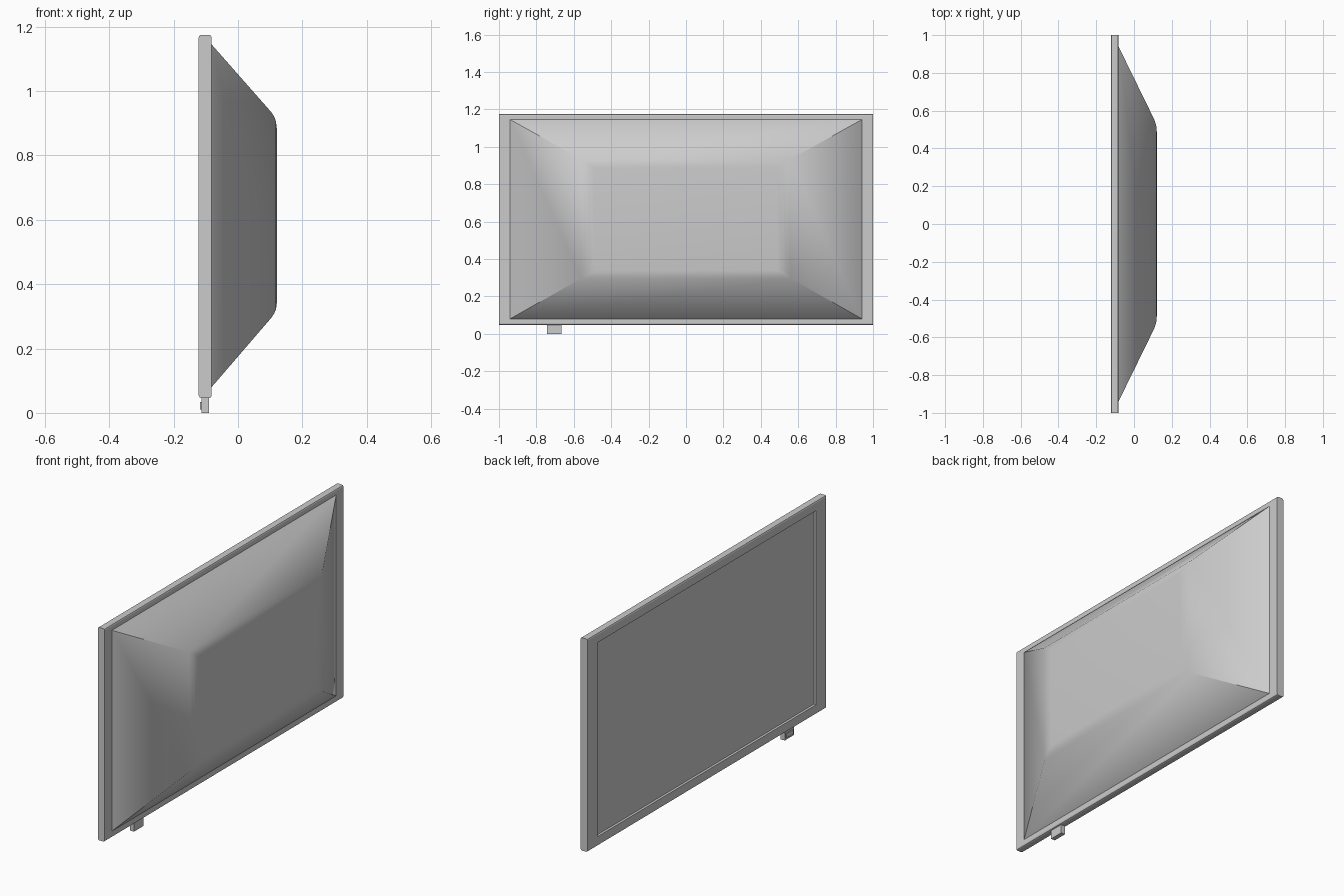
import bpy, bmesh

if "Cube" in bpy.data.objects:
    bpy.data.objects.remove(bpy.data.objects["Cube"])


def loft(name, rings, smooth=None):
    """Closed shell from rectangular rings (x, y_half, z_low, z_high) stacked along x."""
    bm = bmesh.new()
    loops = [[bm.verts.new((x, y, z)) for y, z in
              ((-h, lo), (h, lo), (h, hi), (-h, hi))] for x, h, lo, hi in rings]
    for a, b in zip(loops, loops[1:]):
        for i in range(4):
            j = (i + 1) % 4
            bm.faces.new((a[i], a[j], b[j], b[i]))
    bm.faces.new(loops[0][::-1])
    bm.faces.new(loops[-1])
    bmesh.ops.recalc_face_normals(bm, faces=bm.faces)
    mesh = bpy.data.meshes.new(name)
    bm.to_mesh(mesh)
    bm.free()
    ob = bpy.data.objects.new(name, mesh)
    bpy.context.collection.objects.link(ob)
    if smooth:
        bpy.ops.object.select_all(action='DESELECT')
        ob.select_set(True)
        bpy.context.view_layer.objects.active = ob
        bpy.ops.object.shade_smooth_by_angle(angle=smooth)
    return ob


def box(name, x, y, z):
    bpy.ops.mesh.primitive_cube_add(size=1, location=(sum(x) / 2, sum(y) / 2, sum(z) / 2))
    ob = bpy.context.object
    ob.name = name
    ob.scale = (x[1] - x[0], y[1] - y[0], z[1] - z[0])
    bpy.ops.object.transform_apply(location=False, rotation=False, scale=True)
    return ob


# Bezel: slab with rounded long edges and the screen recessed in its -x face
X0, X1, Z0, Z1, R = -0.122, -0.082, 0.046, 1.175, 0.008
S = R * 0.3
loft("bezel_and_screen", [
    (X0 + 0.013, 0.915, Z0 + 0.05, Z1 - 0.05),   # screen surface
    (X0, 0.915, Z0 + 0.05, Z1 - 0.05),           # recess lip
    (X0, 1.0, Z0 + R, Z1 - R),
    (X0 + S, 1.0, Z0 + S, Z1 - S),
    (X0 + R, 1.0, Z0, Z1),
    (X1 - R, 1.0, Z0, Z1),
    (X1 - S, 1.0, Z0 + S, Z1 - S),
    (X1, 1.0, Z0 + R, Z1 - R),
])

# Tapered rear housing with a softened rim
loft("rear_housing", [
    (X1 - 0.005, 0.945, 0.076, 1.149),
    (X1, 0.94, 0.08, 1.145),
    (0.104, 0.56, 0.296, 0.934),
    (0.112, 0.54, 0.308, 0.922),
    (0.118, 0.518, 0.322, 0.905),
    (0.1205, 0.49, 0.340, 0.885),
], smooth=0.7)

# Small sensor block under the bezel, with its raised window
box("sensor_block", (-0.114, -0.09), (-0.743, -0.665), (0.0, 0.05))
box("sensor_window", (-0.118, -0.112), (-0.733, -0.675), (0.01, 0.034))
